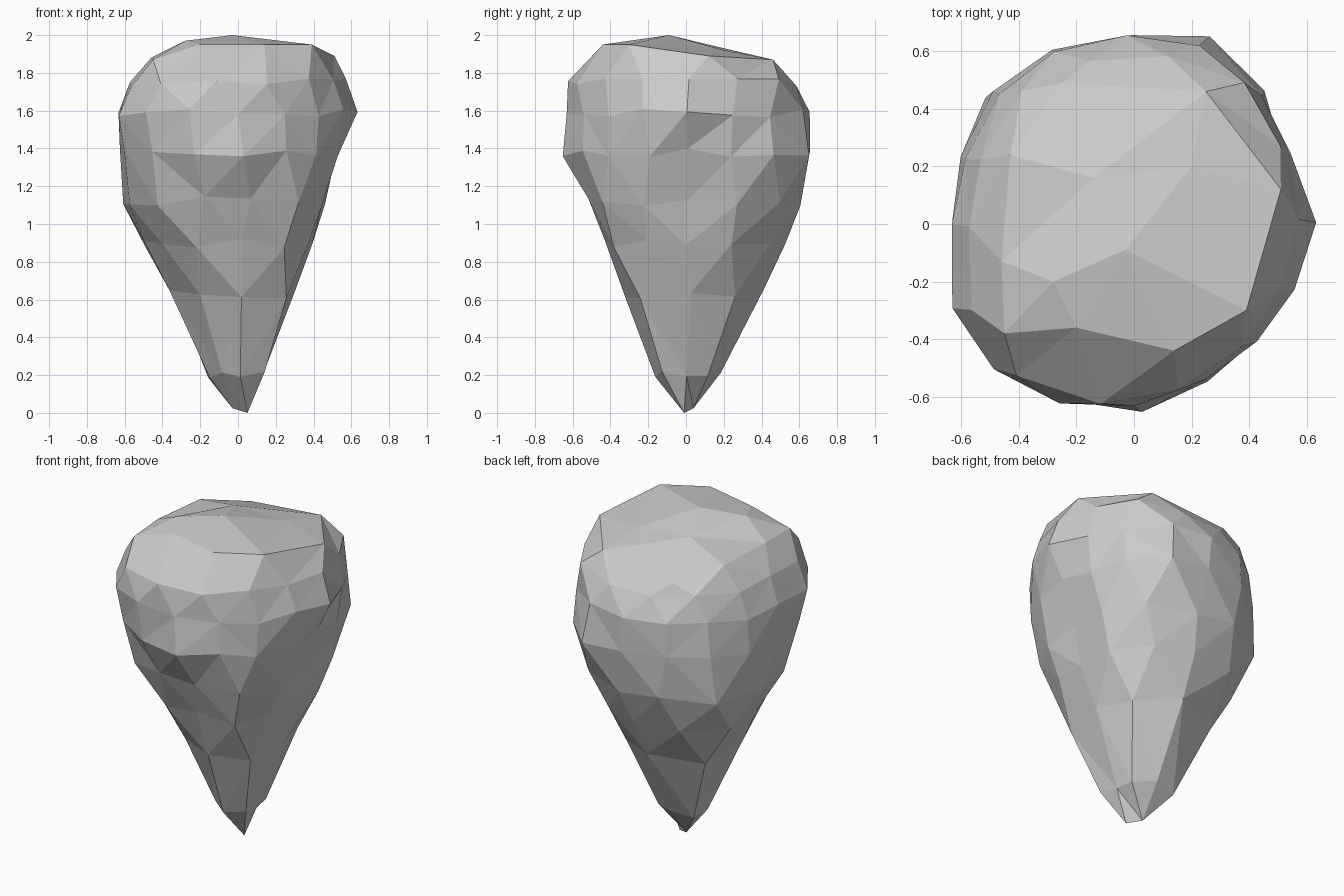
import bpy, bmesh, math, random

random.seed(4)
if "Cube" in bpy.data.objects:
    bpy.data.objects.remove(bpy.data.objects["Cube"], do_unlink=True)

# Single stone colour
stone = bpy.data.materials.new("stone grey")
stone.use_nodes = True
grey = (0.6, 0.6, 0.6, 1)
stone.diffuse_color = grey
stone.node_tree.nodes["Principled BSDF"].inputs["Base Color"].default_value = grey

bm = bmesh.new()


def radius_at(radii, angle):
    """Smooth closed curve through evenly spaced compass radii."""
    position = angle / math.tau * len(radii)
    k = math.floor(position)
    t = position - k
    a, b, c, d = (radii[(k + step) % len(radii)] for step in (-1, 0, 1, 2))
    return b + t * (c - a + t * (2 * a - 5 * b + 4 * c - d + t * (3 * (b - c) + d - a))) / 2


def bearing(vert):
    return math.atan2(vert.co.y, vert.co.x) % math.tau


def loop_of(points):
    return sorted((bm.verts.new(p) for p in points), key=bearing)


def ring(z, sides, radii):
    """Uneven cross-section with slightly shuffled corners."""
    points = []
    for i in range(sides):
        angle = math.tau * (i + random.uniform(0, 0.12)) / sides
        r = radius_at(radii, angle) * random.uniform(0.995, 1.01)
        points.append((r * math.cos(angle), r * math.sin(angle),
                       z + random.uniform(-0.025, 0.025)))
    return loop_of(points)


def middle(loop, k):
    """Bearing halfway between corner k and the next one."""
    total = 0
    for step in (k, k + 1):
        total += bearing(loop[step % len(loop)]) + math.tau * (step // len(loop))
    return total / 2


def join(lower, upper):
    """Triangle strip between two loops of any length."""
    i = j = 0
    while i < len(lower) or j < len(upper):
        a, b = lower[i % len(lower)], upper[j % len(upper)]
        step_lower = j == len(upper) or (
            i < len(lower) and middle(lower, i) < middle(upper, j))
        if step_lower:
            i += 1
            bm.faces.new((a, lower[i % len(lower)], b))
        else:
            j += 1
            bm.faces.new((a, upper[j % len(upper)], b))


# Blunt lower tip
loops = [loop_of([(0.05, -0.01, 0), (-0.03, 0.04, 0.025)])]

# Flanks: height, sides, radii anticlockwise from +x
for section in (
    (0.20, 8, (0.13, 0.16, 0.18, 0.22, 0.15, 0.13, 0.16, 0.19)),
    (0.63, 8, (0.30, 0.34, 0.41, 0.43, 0.37, 0.31, 0.32, 0.35)),
    (0.90, 12, (0.39, 0.48, 0.52, 0.57, 0.50, 0.46, 0.43, 0.45)),
    (1.12, 13, (0.44, 0.58, 0.61, 0.68, 0.60, 0.59, 0.52, 0.54)),
    (1.38, 16, (0.54, 0.58, 0.70, 0.65, 0.67, 0.66,
                0.62, 0.66, 0.65, 0.65, 0.59, 0.57)),
    (1.59, 16, (0.63, 0.59, 0.66, 0.65, 0.66, 0.63,
                0.63, 0.70, 0.68, 0.63, 0.59, 0.59)),
    (1.75, 14, (0.57, 0.58, 0.63, 0.57, 0.61, 0.58,
                0.57, 0.64, 0.66, 0.61, 0.58, 0.55)),
):
    loops.append(ring(*section))

# Tilted crown rim, then the high ground inside it
loops.append(loop_of([
    (0.39, -0.30, 1.95), (0.51, 0.12, 1.89), (0.25, 0.46, 1.87),
    (-0.25, 0.49, 1.81), (-0.43, 0.24, 1.87), (-0.46, -0.13, 1.88),
    (-0.45, -0.38, 1.87), (-0.20, -0.36, 1.95), (0.14, -0.44, 1.95),
]))
loops.append(loop_of([
    (0.20, 0.20, 1.92), (-0.14, 0.16, 1.94), (-0.28, -0.20, 1.97), (-0.03, -0.09, 2.0),
]))

for lower, upper in zip(loops, loops[1:]):
    join(lower, upper)
bm.faces.new(loops[-1])
bmesh.ops.triangulate(bm, faces=bm.faces[:])
bmesh.ops.recalc_face_normals(bm, faces=bm.faces[:])

# Tapered rock with flat facets
mesh = bpy.data.meshes.new("tapered_rock")
bm.to_mesh(mesh)
bm.free()
mesh.materials.append(stone)
rock = bpy.data.objects.new("tapered_rock", mesh)
bpy.context.collection.objects.link(rock)
